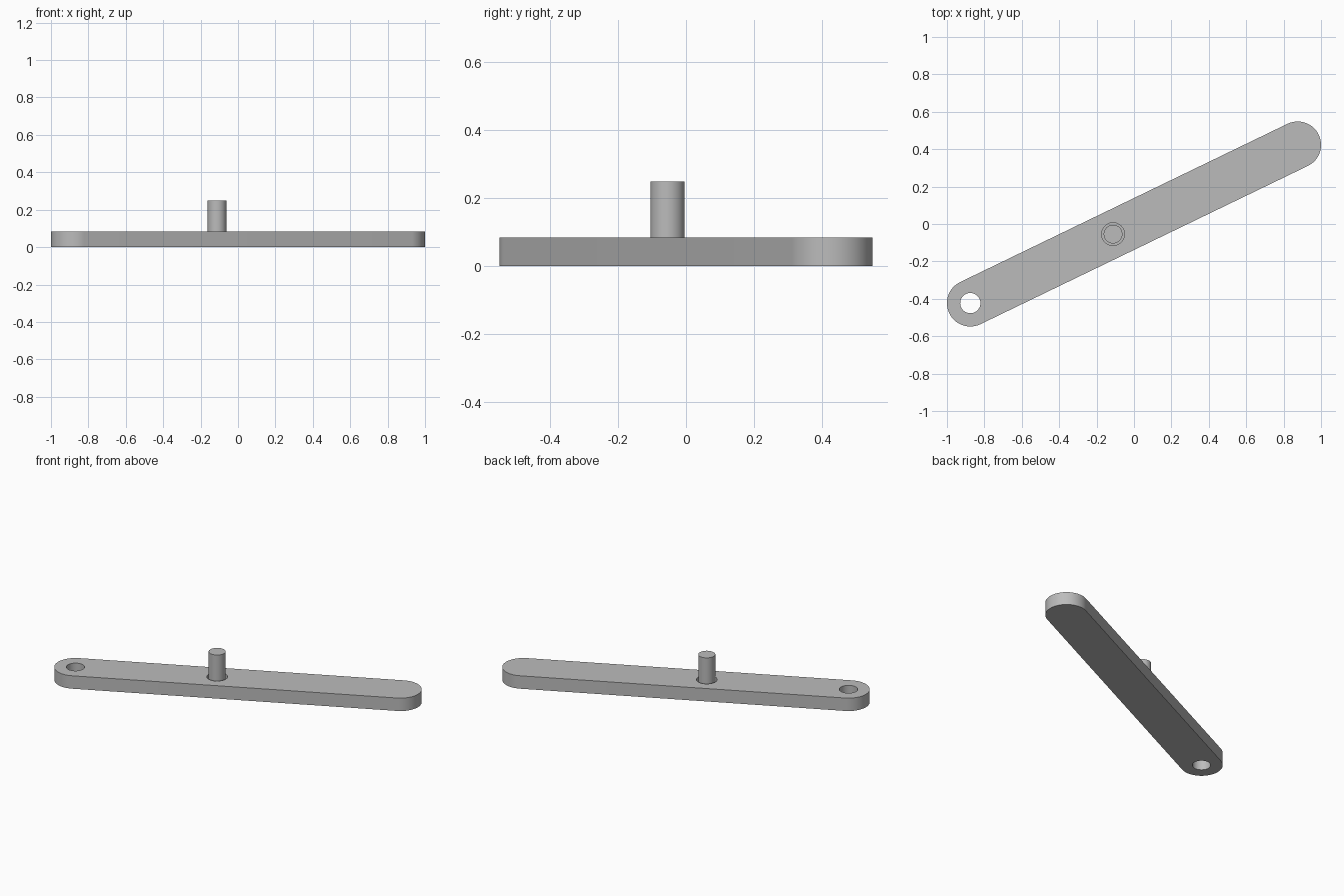
import bpy
import bmesh
from math import pi, cos, sin, atan2, radians
from mathutils import Vector

cube = bpy.data.objects.get("Cube")
if cube:
    bpy.data.objects.remove(cube, do_unlink=True)

THICK, END_R = 0.084, 0.125
HOLE_R, RECESS_R, PIN_R = 0.054, 0.061, 0.05
RECESS_FLOOR, PIN_TOP = 0.04, 0.248
END = Vector((0.875, 0.423))          # bar axis runs from -END to +END
PIN = END * -0.128

grey = bpy.data.materials.new("plain grey")
grey.use_nodes = True
grey.diffuse_color = (0.5, 0.5, 0.5, 1)
grey.node_tree.nodes["Principled BSDF"].inputs["Base Color"].default_value = (0.5, 0.5, 0.5, 1)


def arc(centre, radius, start, sweep, steps):
    return [(centre.x + radius * cos(start + sweep * i / steps),
             centre.y + radius * sin(start + sweep * i / steps)) for i in range(steps + 1)]


def prism(name, outline, z0, z1):
    """Extrude a closed flat outline from z0 up to z1."""
    bm = bmesh.new()
    face = bm.faces.new([bm.verts.new((x, y, z0)) for x, y in outline])
    top = bmesh.ops.extrude_face_region(bm, geom=[face])["geom"]
    bmesh.ops.translate(bm, vec=(0, 0, z1 - z0),
                        verts=[v for v in top if isinstance(v, bmesh.types.BMVert)])
    bmesh.ops.recalc_face_normals(bm, faces=bm.faces)
    mesh = bpy.data.meshes.new(name)
    bm.to_mesh(mesh)
    bm.free()
    mesh.materials.append(grey)
    obj = bpy.data.objects.new(name, mesh)
    bpy.context.collection.objects.link(obj)
    return obj


def cylinder(name, centre, radius, z0, z1, sides=64):
    return prism(name, arc(centre, radius, 0, 2 * pi, sides)[:-1], z0, z1)


def make_active(obj):
    bpy.ops.object.select_all(action="DESELECT")
    obj.select_set(True)
    bpy.context.view_layer.objects.active = obj


# Slanted bar with rounded ends
heading = atan2(END.y, END.x)
outline = (arc(END, END_R, heading - pi / 2, pi, 40)
           + arc(-END, END_R, heading + pi / 2, pi, 40))
bar = prism("bar", outline, 0, THICK)

# Through hole at the right end and blind recess around the pin
make_active(bar)
for cutter in (cylinder("end_hole_cutter", -END, HOLE_R, -0.1, 0.2),
               cylinder("recess_cutter", PIN, RECESS_R, RECESS_FLOOR, 0.2)):
    cutter.hide_render = True
    mod = bar.modifiers.new("cut", "BOOLEAN")
    mod.operation = "DIFFERENCE"
    mod.solver = "EXACT"
    mod.object = cutter
    bpy.ops.object.modifier_apply(modifier=mod.name)
    bpy.data.objects.remove(cutter, do_unlink=True)

# Upright pin standing in the recess
pin = cylinder("pin", PIN, PIN_R, RECESS_FLOOR, PIN_TOP)

for part in (bar, pin):
    make_active(part)
    bpy.ops.object.shade_smooth_by_angle(angle=radians(30))
